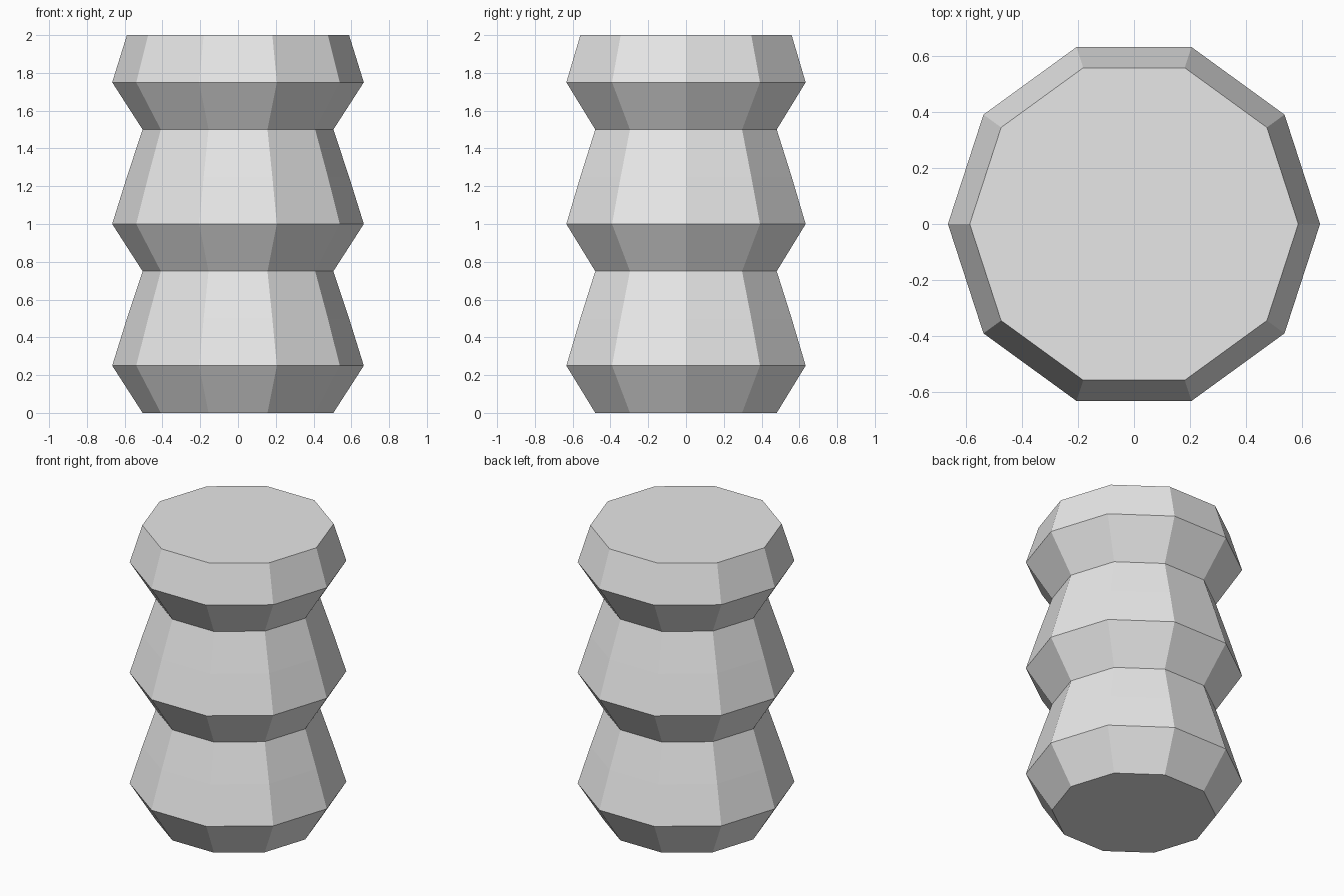
import bpy
import bmesh
from math import cos, sin, tau

cube = bpy.data.objects.get("Cube")
if cube:
    bpy.data.objects.remove(cube, do_unlink=True)

SIDES = 10
WAIST, MID, RIM = 0.505, 0.588, 0.666

# Plain grey for the whole body
grey = bpy.data.materials.new("light_grey")
grey.use_nodes = True
colour = (0.8, 0.8, 0.8, 1)
grey.diffuse_color = colour
grey.node_tree.nodes["Principled BSDF"].inputs["Base Color"].default_value = colour

# Repeating tier outline: narrow foot, wide rim, sloping shoulder
profile = []
for tier in range(3):
    base = tier * 0.75
    profile += [(WAIST, base), (RIM, base + 0.25), (MID, base + 0.5)]

# Ten-sided stacked body, closed at both ends
bm = bmesh.new()
rings = [[bm.verts.new((r * cos(tau * i / SIDES), r * sin(tau * i / SIDES), z))
          for i in range(SIDES)] for r, z in profile]
for low, high in zip(rings, rings[1:]):
    for i in range(SIDES):
        j = (i + 1) % SIDES
        bm.faces.new((low[i], low[j], high[j], high[i]))
bm.faces.new(rings[0][::-1])
bm.faces.new(rings[-1])
bmesh.ops.recalc_face_normals(bm, faces=bm.faces)

mesh = bpy.data.meshes.new("tiered_body")
bm.to_mesh(mesh)
bm.free()
mesh.materials.append(grey)
body = bpy.data.objects.new("tiered_body", mesh)
bpy.context.collection.objects.link(body)
